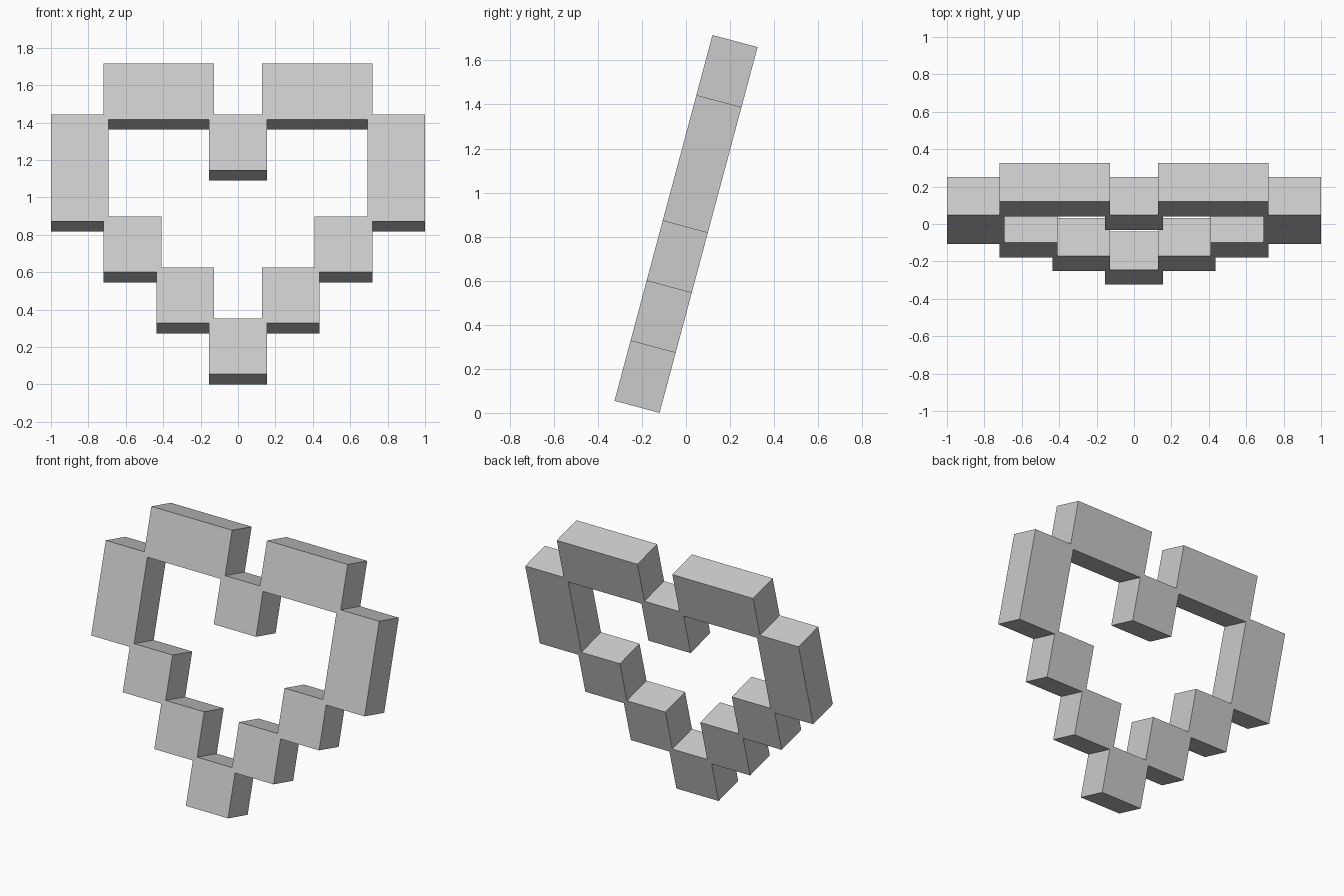
import bpy
from math import radians
from mathutils import Matrix, Vector

default = bpy.data.objects.get("Cube")
if default:
    bpy.data.objects.remove(default, do_unlink=True)

grey = bpy.data.materials.new("light_grey")
grey.use_nodes = True
colour = (0.6, 0.6, 0.6, 1)
grey.diffuse_color = colour
grey.node_tree.nodes["Principled BSDF"].inputs["Base Color"].default_value = colour

PITCH = 0.282    # grid spacing of the cells
CELL = 0.309     # cell size, so neighbours overlap slightly at corners
DEPTH = 0.212

# The whole outline leans back, pivoting at its lower back edge
LEAN = Matrix.Translation((0, -0.12, 0)) @ Matrix.Rotation(radians(-15), 4, 'X')


def block(name, col, row, cols=1, rows=1):
    """Box covering cols x rows grid cells, with its lowest cell at (col, row)."""
    width = CELL + (cols - 1) * PITCH
    height = CELL + (rows - 1) * PITCH
    centre = Vector(((col + (cols - 1) / 2) * PITCH, -DEPTH / 2,
                     row * PITCH + height / 2))
    bpy.ops.mesh.primitive_cube_add(size=1)
    obj = bpy.context.object
    obj.name = name
    obj.data.transform(LEAN @ Matrix.Translation(centre)
                       @ Matrix.Diagonal((width, DEPTH, height, 1)))
    obj.data.materials.append(grey)


# Centre column: bottom tip and the notch at the top
block("bottom_tip", 0, 0)
block("top_notch", 0, 4)

# Stepped sides, tall outer walls and wide upper lobes
for side, sign in (("left", 1), ("right", -1)):
    block(side + "_lower_step", sign, 1)
    block(side + "_upper_step", 2 * sign, 2)
    block(side + "_outer_wall", 3 * sign, 3, rows=2)
    block(side + "_top_lobe", min(sign, 2 * sign), 5, cols=2)
